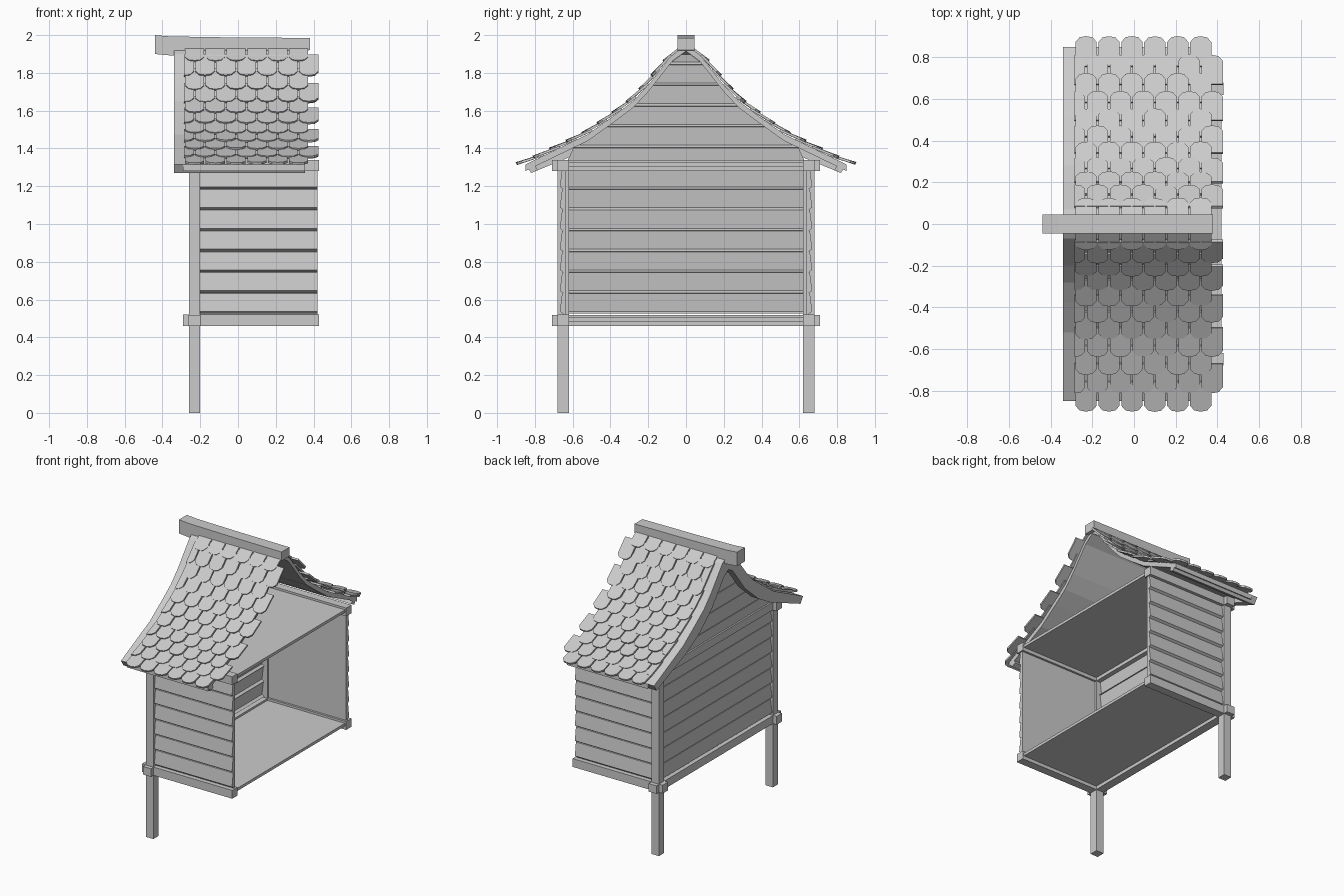
import bpy, bmesh, random
from mathutils import Vector

if "Cube" in bpy.data.objects:
    bpy.data.objects.remove(bpy.data.objects["Cube"])

random.seed(4)


def finish(name, bm):
    bmesh.ops.recalc_face_normals(bm, faces=bm.faces)
    me = bpy.data.meshes.new(name)
    bm.to_mesh(me)
    bm.free()
    ob = bpy.data.objects.new(name, me)
    bpy.context.collection.objects.link(ob)
    return ob


def loft(bm, a, b):
    """Closed solid between two matching outlines."""
    va = [bm.verts.new(p) for p in a]
    vb = [bm.verts.new(p) for p in b]
    bm.faces.new(va)
    bm.faces.new(vb[::-1])
    n = len(va)
    for i in range(n):
        j = (i + 1) % n
        bm.faces.new((va[i], va[j], vb[j], vb[i]))


def prism_x(name, pts, x0, x1):
    bm = bmesh.new()
    loft(bm, [(x0, y, z) for y, z in pts], [(x1, y, z) for y, z in pts])
    return finish(name, bm)


def box(name, x0, x1, y0, y1, z0, z1):
    return prism_x(name, [(y0, z0), (y1, z0), (y1, z1), (y0, z1)], x0, x1)


def both(pts):
    """Mirror a half curve (starting at y = 0) to a full one."""
    return [(-y, z) for y, z in reversed(pts[1:])] + pts


# Swept roof curve, as (y, z) for one half
ROOF = [(0, 1.95), (.07, 1.90), (.2, 1.735), (.28, 1.65), (.38, 1.575),
        (.52, 1.475), (.85, 1.315)]
BOARD_LOW = [(0, 1.83), (.05, 1.80), (.19, 1.62), (.34, 1.49), (.48, 1.41), (.82, 1.27)]
PATH = [Vector(p) for p in ROOF + [(.92, 1.297)]]


def along(s):
    for a, b in zip(PATH, PATH[1:]):
        d = (b - a).length
        if s <= d or b is PATH[-1]:
            return a + (b - a) * (s / d)
        s -= d


def gable_half_width(z):
    w = .64
    for (y0, z0), (y1, z1) in zip(ROOF, ROOF[1:]):
        if z1 <= z + .035 <= z0:
            w = y0 + (y1 - y0) * (z0 - z - .035) / (z0 - z1)
    return min(w, .64)


# Posts and horizontal beams
for side, sy in (("front", -1), ("back", 1)):
    y = .65 * sy
    box(side + "_post", -.26, -.20, y - .03, y + .03, 0, 1.31)
    for level, z in (("lower", .46), ("upper", 1.28)):
        box(f"{side}_{level}_beam", -.29, .43, y - .03, y + .03, z, z + .06)
for level, z in (("lower", .46), ("upper", 1.28)):
    box(level + "_cross_beam", -.261, -.199, -.71, .71, z + .001, z + .059)

# Floor and ceiling
box("floor", -.22, .42, -.64, .64, .485, .505)
box("ceiling", -.22, .42, -.64, .64, 1.305, 1.325)

# Clapboard siding: (outward offset, height) sawtooth
PITCH, Z0 = .11, .525


def siding(count):
    out = []
    for i in range(count):
        z = Z0 + PITCH * i
        out += [(0, z), (.018, z + .012), (.006, z + PITCH - .002)]
    return out


for side, sy in (("front", -1), ("back", 1)):
    teeth = siding(7)
    pts = [(sy * .635, Z0 - .03)] + [(sy * (.65 + d), z) for d, z in teeth] + [(sy * .635, teeth[-1][1])]
    prism_x(side + "_plank_wall", pts, -.22, .42)

# End wall with gable, thin planked sheet following the roof
bm = bmesh.new()
rows = []
for d, z in siding(13):
    z = min(z, 1.912)
    w = max(gable_half_width(z), .003)
    rows.append([bm.verts.new((x, y, z)) for x, y in
                 ((-.235 - d, -w), (-.235 - d, w), (-.225 - d, w), (-.225 - d, -w))])
    if z == 1.912:
        break
for a, b in zip(rows, rows[1:]):
    for i in range(4):
        j = (i + 1) % 4
        bm.faces.new((a[i], a[j], b[j], b[i]))
bm.faces.new(rows[0])
bm.faces.new(rows[-1])
finish("gable_plank_wall", bm)

# Roof deck, bargeboard and eave boards
deck_low = [(y, z - .035) for y, z in ROOF]
prism_x("roof_deck", both(ROOF) + both(deck_low)[::-1], -.29, .355)
prism_x("bargeboard", both(ROOF) + both(BOARD_LOW)[::-1], -.34, -.285)
for side, sy in (("front", -1), ("back", 1)):
    prism_x(side + "_eave_board", [(sy * y, z) for y, z in
            ((.849, 1.314), (.82, 1.27), (.785, 1.285), (.81, 1.333))], -.335, .355)

# Ridge beam, slightly upswept at its outer end
ridge = [(-.44, 1.9), (-.33, 1.89), (.38, 1.92), (.38, 1.985), (-.05, 1.988), (-.36, 1.993), (-.44, 2.0)]
bm = bmesh.new()
loft(bm, [(x, -.045, z) for x, z in ridge], [(x, .045, z) for x, z in ridge])
finish("ridge_beam", bm)

# Shingles: 11 staggered rows per slope
L, H, TH = .15, .051, .013
FULL = [(-H, 0), (H, 0), (H, L - .03), (H - .02, L - .006), (0, L), (.02 - H, L - .006), (-H, L - .03)]
HALF = [(0, 0), (H, 0), (H, L - .03), (H - .02, L - .006), (0, L)]
for side, sy in (("front", -1), ("back", 1)):
    bm = bmesh.new()
    for row in range(11):
        s = .15 + .097 * row
        top, low = along(s - L), along(s)
        t = (low - top).normalized()
        n = Vector((-t.y, t.x))
        tiles = [(-.23 + .11 * i, FULL) for i in range(6)]
        if row % 2:
            tiles = [(x + .055, p) for x, p in tiles] + [(-.285, HALF)]
        for cx, shape in tiles:
            lift = .012 + random.uniform(-.002, .003)
            layers = []
            for h in (0, TH):
                pts = []
                for u, v in shape:
                    p = top + (low - top) * (v / L) + n * (lift * v / L + h - .002)
                    pts.append((cx + u, sy * p.x, p.y))
                layers.append(pts)
            loft(bm, *layers)
    finish(side + "_shingles", bm)
